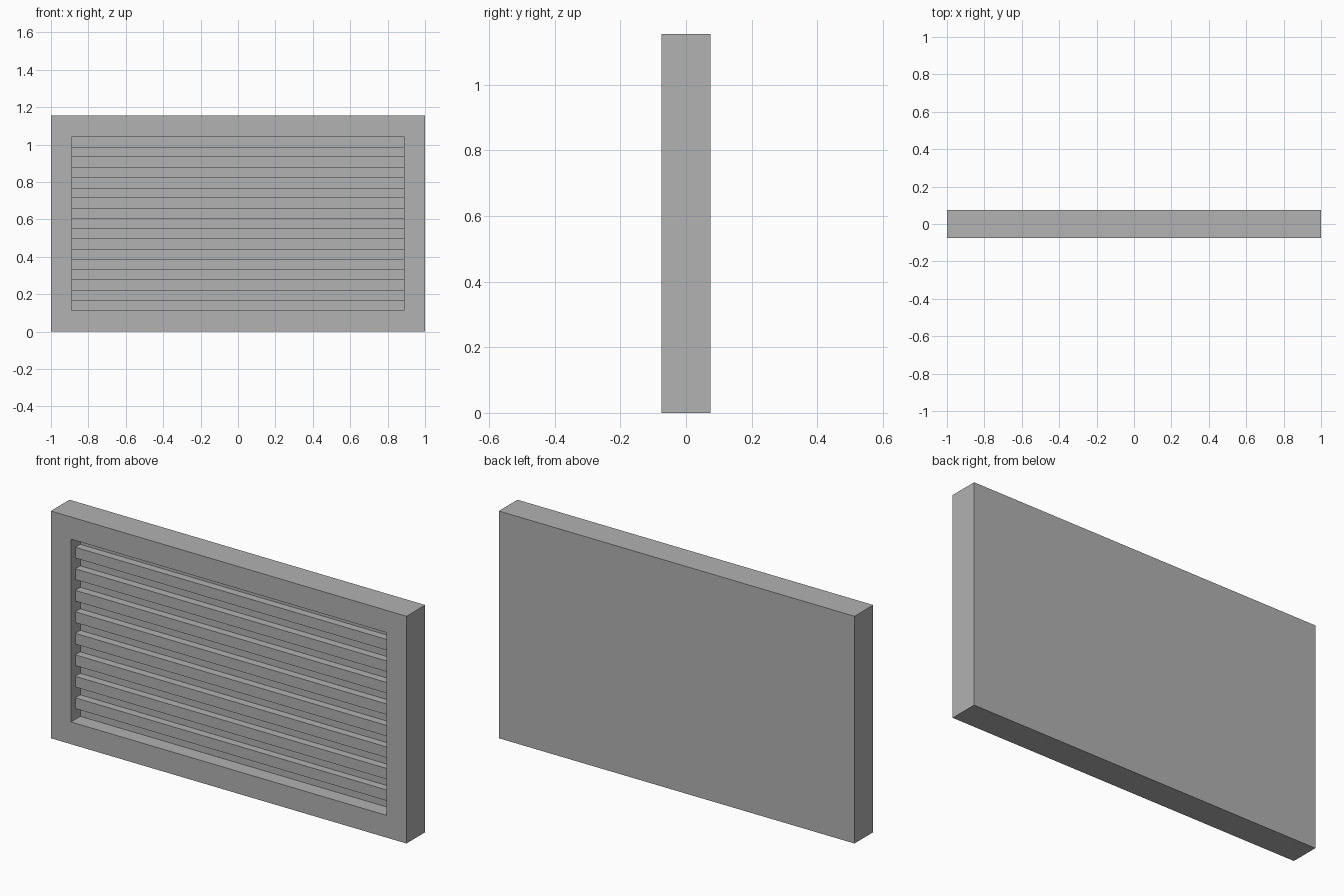
import bpy
import bmesh
from mathutils import Vector, Matrix

WIDTH, DEPTH, HEIGHT = 2.0, 0.15, 1.155
BORDER = 0.113          # width of the frame around the opening
RECESS = 0.075          # depth of the opening
SLAT_DEPTH = 0.04
SLATS = 8

cube = bpy.data.objects.get("Cube")
if cube:
    bpy.data.objects.remove(cube, do_unlink=True)

grey = bpy.data.materials.new("grey")
grey.use_nodes = True
colour = (0.445, 0.445, 0.445, 1)
grey.diffuse_color = colour
grey.node_tree.nodes["Principled BSDF"].inputs["Base Color"].default_value = colour


def box_mesh(size, centre):
    bm = bmesh.new()
    matrix = Matrix.Translation(centre) @ Matrix.Diagonal((*size, 1))
    bmesh.ops.create_cube(bm, size=1, matrix=matrix)
    return bm


def add_object(name, bm):
    mesh = bpy.data.meshes.new(name)
    bm.to_mesh(mesh)
    bm.free()
    mesh.materials.append(grey)
    obj = bpy.data.objects.new(name, mesh)
    bpy.context.collection.objects.link(obj)
    return obj


# Frame with a closed back: inset the front face and push it inwards
bm = box_mesh((WIDTH, DEPTH, HEIGHT), (0, 0, HEIGHT / 2))
bm.normal_update()
front = min(bm.faces, key=lambda f: f.calc_center_median().y)
bmesh.ops.inset_region(bm, faces=[front], thickness=BORDER, use_even_offset=True)
panel = bmesh.ops.extrude_discrete_faces(bm, faces=[front])["faces"][0]
bmesh.ops.translate(bm, verts=panel.verts, vec=Vector((0, RECESS, 0)))
add_object("vent_frame", bm)

# Horizontal slats, as tall as the gaps between them, resting on the back panel
pitch = (HEIGHT - 2 * BORDER) / (2 * SLATS + 1)
slat_y = -DEPTH / 2 + RECESS - SLAT_DEPTH / 2
for i in range(SLATS):
    z = BORDER + pitch * (2 * i + 1.5)
    size = (WIDTH - 2 * BORDER, SLAT_DEPTH, pitch)
    add_object(f"slat_{i + 1}", box_mesh(size, (0, slat_y, z)))
